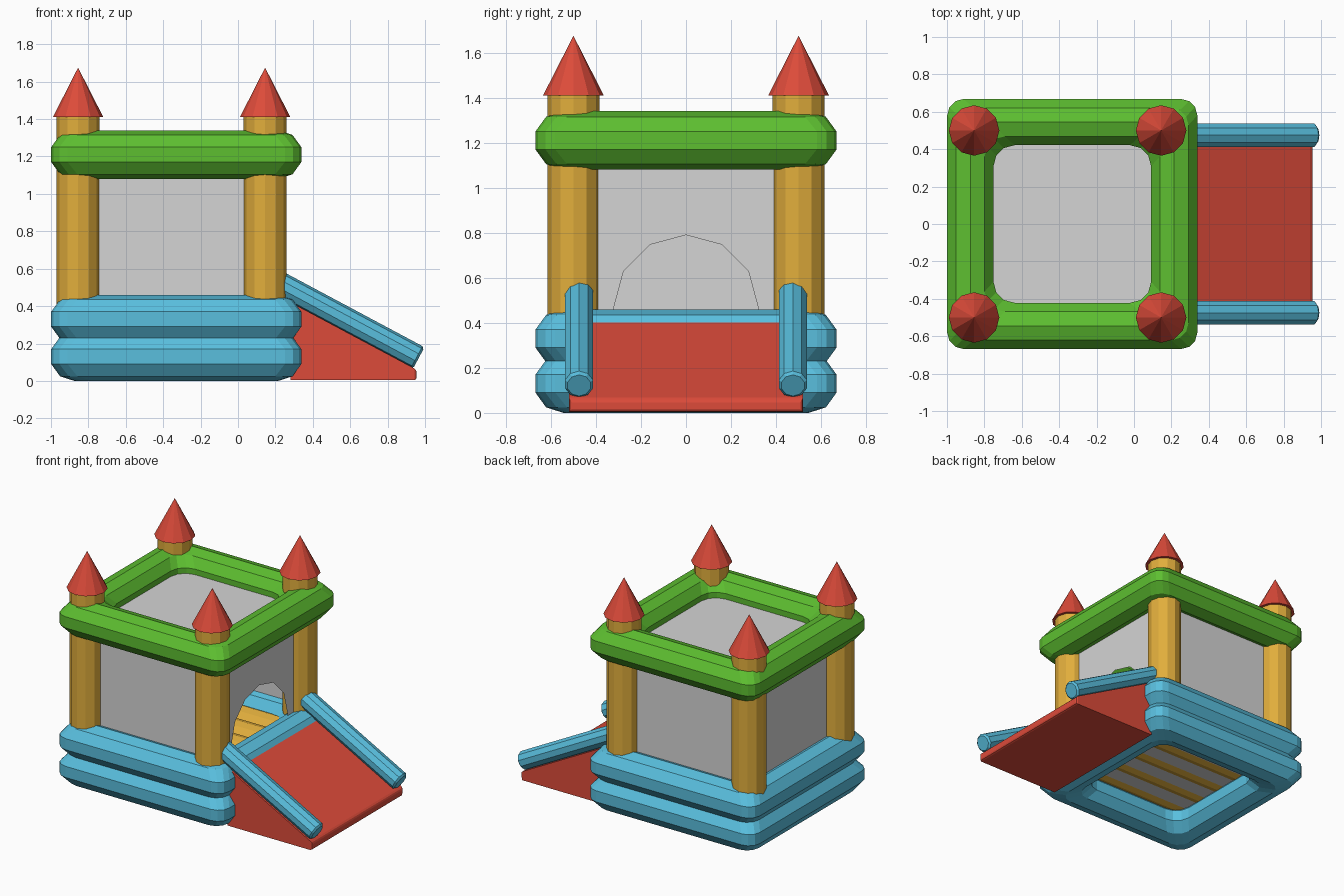
import bpy, bmesh, math
from mathutils import Matrix, Vector

if "Cube" in bpy.data.objects:
    bpy.data.objects.remove(bpy.data.objects["Cube"])


def material(name, rgb):
    m = bpy.data.materials.new(name)
    m.diffuse_color = (*rgb, 1)
    m.use_nodes = True
    m.node_tree.nodes["Principled BSDF"].inputs["Base Color"].default_value = m.diffuse_color
    return m


BLUE = material("sky blue", (0.10, 0.52, 0.73))
GREEN = material("grass green", (0.11, 0.52, 0.03))
YELLOW = material("golden yellow", (0.75, 0.42, 0.045))
RED = material("warm red", (0.72, 0.07, 0.042))
GRAY = material("light gray", (0.66, 0.66, 0.66))

CX = -0.33          # centre of the castle in x


def finish(bm, name, mat, normals=True):
    if normals:
        bmesh.ops.recalc_face_normals(bm, faces=bm.faces)
    me = bpy.data.meshes.new(name)
    bm.to_mesh(me)
    bm.free()
    me.materials.append(mat)
    ob = bpy.data.objects.new(name, me)
    bpy.context.collection.objects.link(ob)
    return ob


def rounded_square(half, rad, z, seg=3):
    pts = []
    c = half - rad
    for k, (sx, sy) in enumerate(((1, 1), (-1, 1), (-1, -1), (1, -1))):
        for i in range(seg + 1):
            a = math.pi / 2 * (k + i / seg)
            pts.append((CX + sx * c + rad * math.cos(a), sy * c + rad * math.sin(a), z))
    return pts


def inflated_ring(name, z, mat, half=0.545, r=0.13, sides=10):
    """Ten-sided tube bent round a square with softened corners."""
    bm = bmesh.new()
    loops = []
    for i in range(sides):
        a = math.pi / 2 + 2 * math.pi * i / sides
        u = r * math.cos(a)
        loops.append([bm.verts.new(p) for p in
                      rounded_square(half + u, 0.10 - 0.1 * u, z + r * math.sin(a))])
    n = len(loops[0])
    for i in range(sides):
        a, b = loops[i], loops[(i + 1) % sides]
        for j in range(n):
            bm.faces.new((a[j], a[(j + 1) % n], b[(j + 1) % n], b[j]))
    return finish(bm, name, mat)


def tube(name, p0, p1, r0, r1, mat, sides=12, bevel=0.0):
    """Straight tube or cone between two points, optionally with soft rims."""
    p0, p1 = Vector(p0), Vector(p1)
    d = p1 - p0
    mtx = Matrix.Translation((p0 + p1) / 2) @ d.to_track_quat('Z', 'Y').to_matrix().to_4x4()
    bm = bmesh.new()
    bmesh.ops.create_cone(bm, cap_ends=True, segments=sides, radius1=r0, radius2=r1,
                          depth=d.length, matrix=mtx)
    if bevel:
        rims = [e for e in bm.edges if any(len(f.verts) == sides for f in e.link_faces)]
        bmesh.ops.bevel(bm, geom=rims, offset=bevel, segments=1, affect='EDGES')
    return finish(bm, name, mat)


# Inflated rings: two for the base, one round the top
inflated_ring("lower_base_ring", 0.13, BLUE)
inflated_ring("upper_base_ring", 0.33, BLUE)
inflated_ring("top_ring", 1.21, GREEN)

# Corner pillars with pointed caps
for sx, x in (("left", -0.855), ("right", 0.145)):
    for sy, y in (("front", -0.5), ("back", 0.5)):
        tube(f"{sy}_{sx}_pillar", (x, y, 0.3), (x, y, 1.42), 0.115, 0.115, YELLOW)
        tube(f"{sy}_{sx}_pillar_cap", (x, y, 1.41), (x, y, 1.675), 0.135, 0, RED)

# Wall sheets with roof, floor and an arched doorway on the slide side
X0, X1, Y, Z0, Z1 = -0.85, 0.17, 0.51, 0.187, 1.21
bm = bmesh.new()
v = {(x, y, z): bm.verts.new((x, y, z)) for x in (X0, X1) for y in (-Y, Y) for z in (Z0, Z1)}


def face(*keys):
    bm.faces.new([v[k] for k in keys])


face((X0, -Y, Z0), (X1, -Y, Z0), (X1, -Y, Z1), (X0, -Y, Z1))
face((X1, Y, Z0), (X0, Y, Z0), (X0, Y, Z1), (X1, Y, Z1))
face((X0, Y, Z0), (X0, -Y, Z0), (X0, -Y, Z1), (X0, Y, Z1))
face((X0, -Y, Z1), (X1, -Y, Z1), (X1, Y, Z1), (X0, Y, Z1))
face((X0, Y, Z0), (X1, Y, Z0), (X1, -Y, Z0), (X0, -Y, Z0))
arch = [(-0.32, 0.25)] + [(-0.32 * math.cos(math.radians(a)), 0.47 + 0.32 * math.sin(math.radians(a)))
                          for a in range(0, 181, 30)] + [(0.32, 0.25)]
arch = [bm.verts.new((X1, y, z)) for y, z in arch]
lo_l, lo_r, hi_r, hi_l = (v[(X1, y, z)] for y, z in ((-Y, Z0), (Y, Z0), (Y, Z1), (-Y, Z1)))
mid = len(arch) // 2
bm.faces.new([lo_l] + arch[:mid + 1] + [hi_l])
bm.faces.new([hi_l, arch[mid], hi_r])
bm.faces.new([hi_r] + arch[mid:] + [lo_r])
bm.faces.new([lo_r, arch[-1], arch[0], lo_l])
finish(bm, "walls", GRAY, normals=False)
# The door-side faces are wound with the others: flip any that point inwards
me = bpy.data.objects["walls"].data
for p in me.polygons:
    if p.normal.dot(p.center - Vector((CX, 0, 0.7))) < 0:
        p.flip()

# Padded floor tubes running towards the slide
for i in range(5):
    y = -0.4 + 0.2 * i
    tube(f"floor_tube_{i + 1}", (-0.82, y, 0.275), (0.14, y, 0.275), 0.1, 0.1, YELLOW)

# Slide wedge with a softened lip
profile = [(0.28, 0.004), (0.955, 0.004), (0.955, 0.061), (0.28, 0.421)]
bm = bmesh.new()
sides = [[bm.verts.new((x, y, z)) for x, z in profile] for y in (-0.52, 0.52)]
bm.faces.new(sides[0])
bm.faces.new(sides[1][::-1])
for i in range(4):
    j = (i + 1) % 4
    bm.faces.new((sides[0][i], sides[1][i], sides[1][j], sides[0][j]))
bm.edges.ensure_lookup_table()
lip = [e for e in bm.edges if all(w.co.x > 0.9 for w in e.verts)]
bmesh.ops.bevel(bm, geom=lip, offset=0.014, segments=2, profile=0.5, affect='EDGES')
finish(bm, "slide", RED)

# Slide side rails
for s, y in (("front", -0.475), ("back", 0.475)):
    tube(f"{s}_slide_rail", (0.2, y, 0.531), (0.966, y, 0.122), 0.066, 0.066, BLUE,
         sides=10, bevel=0.012)
